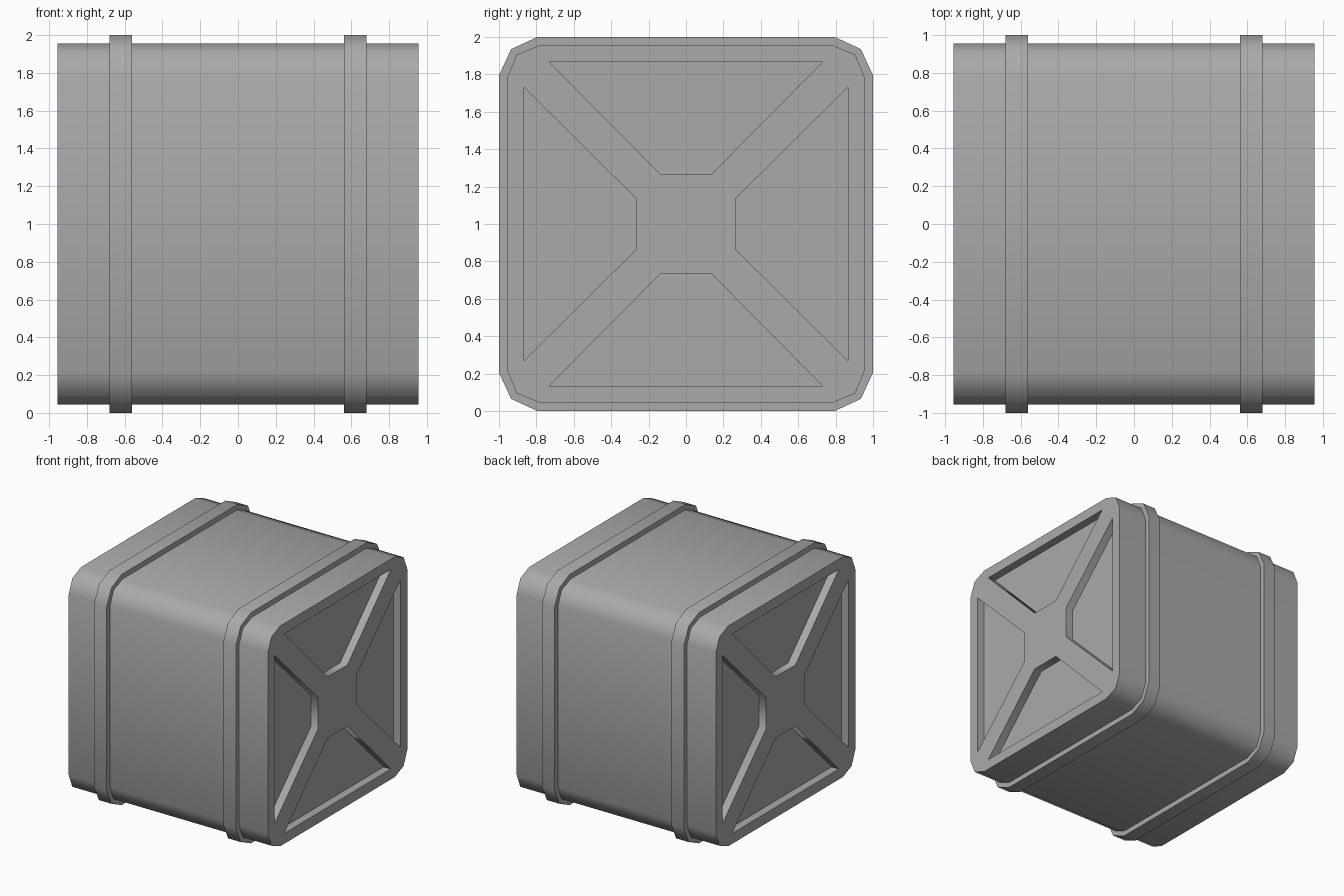
import bpy, bmesh, math
from mathutils import Matrix, Vector

cube = bpy.data.objects.get("Cube")
if cube:
    bpy.data.objects.remove(cube, do_unlink=True)

BODY = 0.955          # half length and half width of the crate
DEPTH = 0.07          # depth of the end recesses
CENTRE = Vector((0, 0, 1))

grey = bpy.data.materials.new("grey_metal")
grey.use_nodes = True
grey.diffuse_color = (0.4, 0.4, 0.4, 1)
grey.node_tree.nodes["Principled BSDF"].inputs["Base Color"].default_value = (0.4, 0.4, 0.4, 1)


def rounded_square(half, start, mid):
    """Square outline with each corner cut in two steps."""
    corner = [(half, start), (mid, mid), (start, half)]
    points = []
    for turn in range(4):
        rot = Matrix.Rotation(turn * math.pi / 2, 2)
        points += [rot @ Vector(p) for p in corner]
    return points


def add_loft(bm, sections, caps):
    """Skin a list of (x, outline) sections, optionally closing the ends."""
    rings = [[bm.verts.new((x, p[0], p[1])) for p in outline] for x, outline in sections]
    for a, b in zip(rings, rings[1:]):
        for i in range(len(a)):
            j = (i + 1) % len(a)
            bm.faces.new((a[i], a[j], b[j], b[i]))
    if caps:
        bm.faces.new(rings[0])
        bm.faces.new(rings[-1])


def make_object(name, bm):
    bmesh.ops.recalc_face_normals(bm, faces=bm.faces)
    mesh = bpy.data.meshes.new(name)
    bm.to_mesh(mesh)
    bm.free()
    mesh.materials.append(grey)
    obj = bpy.data.objects.new(name, mesh)
    obj.location = CENTRE
    bpy.context.collection.objects.link(obj)
    return obj


def activate(obj):
    bpy.ops.object.select_all(action='DESELECT')
    obj.select_set(True)
    bpy.context.view_layer.objects.active = obj


body_outline = rounded_square(BODY, 0.785, 0.905)
band_outline = rounded_square(1.0, 0.795, 0.935)

# Crate body
bm = bmesh.new()
add_loft(bm, [(-BODY, body_outline), (BODY, body_outline)], True)
body = make_object("crate_body", bm)

# Four trapezoid recesses in each end leave a raised cross
trapezoid = [(-0.73, 0.865), (0.73, 0.865), (0.135, 0.265), (-0.135, 0.265)]
bm = bmesh.new()
for side in (-1, 1):
    for turn in range(4):
        rot = Matrix.Rotation(turn * math.pi / 2, 2)
        outline = [rot @ Vector(p) for p in trapezoid]
        add_loft(bm, [(side * (BODY - DEPTH), outline), (side * (BODY + 0.1), outline)], True)
cutter = make_object("recess_cutter", bm)
cutter.hide_render = True

activate(body)
cut = body.modifiers.new("recesses", 'BOOLEAN')
cut.operation = 'DIFFERENCE'
cut.solver = 'EXACT'
cut.object = cutter
bpy.ops.object.modifier_apply(modifier=cut.name)
bpy.data.objects.remove(cutter, do_unlink=True)

# Raised bands around the body
parts = [body]
for name, side in (("left_band", 1), ("right_band", -1)):
    bm = bmesh.new()
    inner, outer = side * 0.56, side * 0.68
    add_loft(bm, [(inner, body_outline), (inner, band_outline),
                  (outer, band_outline), (outer, body_outline)], False)
    band = make_object(name, bm)
    # An open ring: make sure its faces point away from the middle
    top = max(band.data.polygons, key=lambda p: p.center.z)
    if top.normal.z < 0:
        band.data.flip_normals()
    parts.append(band)

# Soft corners, crisp rims
for obj in parts:
    activate(obj)
    bpy.ops.object.shade_smooth_by_angle(angle=math.radians(50))
